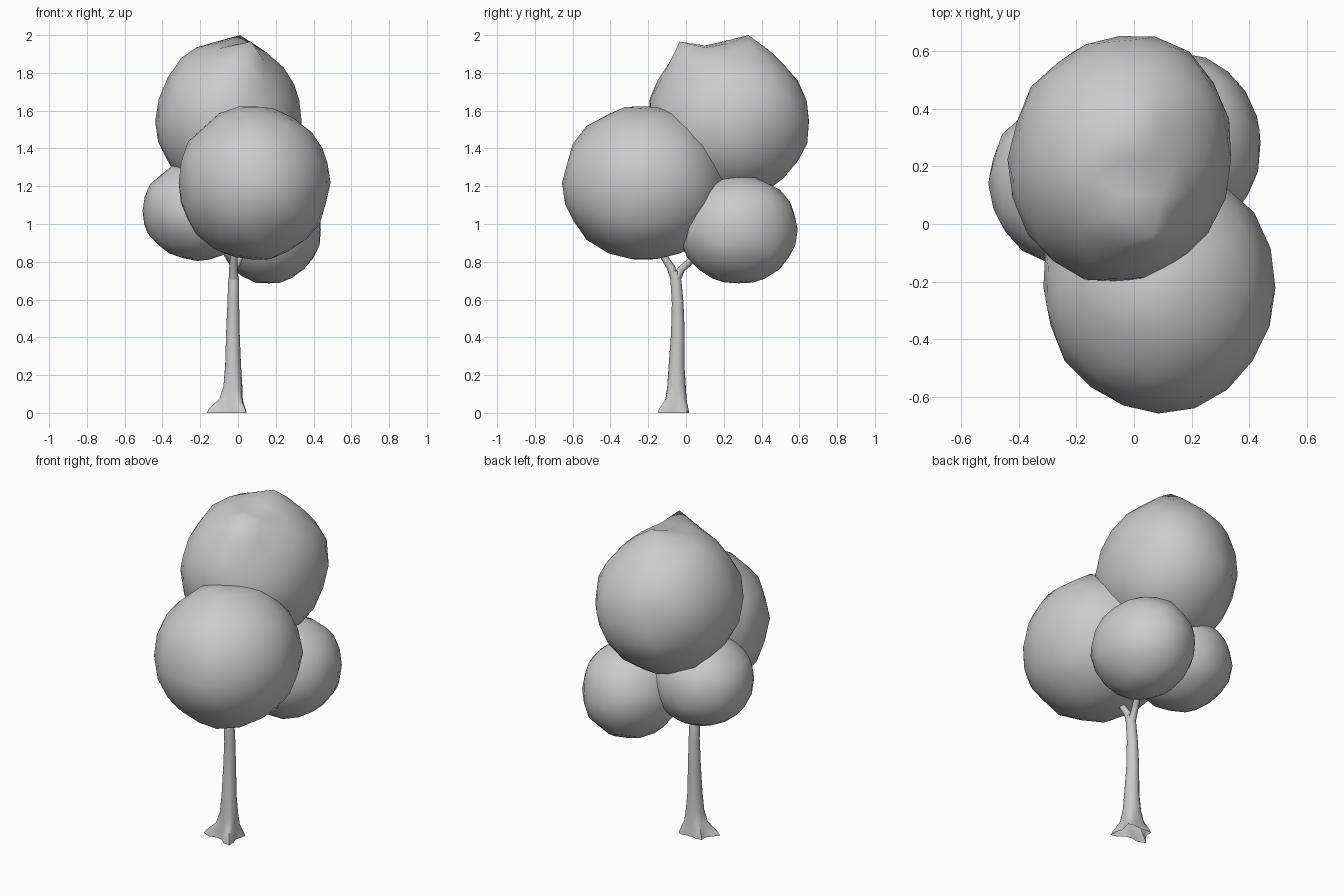
import bpy, bmesh, math, random
from mathutils import Vector

if "Cube" in bpy.data.objects:
    bpy.data.objects.remove(bpy.data.objects["Cube"])

random.seed(4)


def finish(bm, name, angle):
    bmesh.ops.recalc_face_normals(bm, faces=bm.faces)
    mesh = bpy.data.meshes.new(name)
    bm.to_mesh(mesh)
    bm.free()
    ob = bpy.data.objects.new(name, mesh)
    bpy.context.collection.objects.link(ob)
    bpy.ops.object.select_all(action='DESELECT')
    ob.select_set(True)
    bpy.context.view_layer.objects.active = ob
    bpy.ops.object.shade_smooth_by_angle(angle=math.radians(angle))
    return ob


def foliage(name, centre, radii, bulges=(), pulls=()):
    """Lumpy low-poly ball; bulges are (direction, amount), pulls move the nearest vertex."""
    bm = bmesh.new()
    bmesh.ops.create_icosphere(bm, subdivisions=3, radius=1)
    c = Vector(centre)
    for v in bm.verts:
        k = 1 + random.uniform(-0.024, 0.014)
        for d, amount in bulges:
            k += amount * max(0, v.co.dot(Vector(d).normalized())) ** 4
        v.co = c + Vector([a * r * k for a, r in zip(v.co, radii)])
    for p in pulls:
        p = Vector(p)
        near = min(bm.verts, key=lambda v: (v.co - p).length)
        delta = p - near.co
        near.co = p
        for e in near.link_edges:
            e.other_vert(near).co += delta * 0.3
    return finish(bm, name, 60)


def tube(name, path, sides=10, lobes=None):
    """Loft rings along path of (x, y, z, radius, flare); lobes shape the flare."""
    bm = bmesh.new()
    rings = []
    pts = [Vector(p[:3]) for p in path]
    for i, (x, y, z, r, flare) in enumerate(path):
        d = pts[min(i + 1, len(pts) - 1)] - pts[max(i - 1, 0)]
        if lobes:
            d = Vector((0, 0, 1))
        q = Vector((0, 0, 1)).rotation_difference(d)
        ring = []
        for s in range(sides):
            a = math.tau * s / sides
            rad = r
            for ang, length in lobes or ():
                rad += flare * length * max(0, math.cos(a - math.radians(ang))) ** 14
            ring.append(bm.verts.new(
                pts[i] + q @ Vector((rad * math.cos(a), rad * math.sin(a), 0))))
        rings.append(ring)
    for lo, hi in zip(rings, rings[1:]):
        for s in range(sides):
            t = (s + 1) % sides
            bm.faces.new((lo[s], lo[t], hi[t], hi[s]))
    return finish(bm, name, 60)


# Crown: four overlapping foliage balls
foliage("front_foliage", (0.085, -0.22, 1.217), (0.408, 0.44, 0.412),
        [((-1, -1, 0), -0.03), ((1, 1, 0), -0.01)])
foliage("top_foliage", (-0.05, 0.225, 1.545), (0.383, 0.428, 0.425),
        [((1, 1, 0.2), 0.075), ((-1, -1, 0), 0.03), ((-1, 1, 0), -0.02)],
        [(0.01, 0.33, 2.0), (0.08, -0.03, 1.975), (-0.30, 0.18, 1.88), (-0.04, 0.1, 1.945)])
foliage("left_foliage", (-0.215, 0.14, 1.07), (0.29, 0.285, 0.265),
        [((-1, 1, 0), 0.02)])
foliage("right_foliage", (0.165, 0.28, 0.97), (0.278, 0.312, 0.288),
        [((1, -1, 0), 0.02)])

# Trunk with spreading roots, open underneath
tube("trunk", [
    (-0.03, -0.05, 0.0, 0.060, 1.0),
    (-0.03, -0.05, 0.022, 0.058, 0.85),
    (-0.028, -0.05, 0.075, 0.053, 0.25),
    (-0.026, -0.05, 0.14, 0.049, 0.06),
    (-0.026, -0.05, 0.25, 0.042, 0),
    (-0.027, -0.043, 0.42, 0.036, 0),
    (-0.025, -0.044, 0.58, 0.031, 0),
    (-0.023, -0.053, 0.70, 0.029, 0),
    (-0.023, -0.058, 0.75, 0.020, 0)],
    sides=20, lobes=[(200, 0.085), (145, 0.045), (-55, 0.065), (40, 0.035)])

# Forked branches reaching into the crown
for name, path in {
    "front_branch": [(-0.023, -0.055, 0.70, 0.025, 0), (-0.025, -0.08, 0.77, 0.022, 0),
                     (-0.02, -0.125, 0.84, 0.018, 0), (0.0, -0.16, 0.92, 0.012, 0)],
    "back_branch": [(-0.023, -0.05, 0.71, 0.024, 0), (-0.022, -0.025, 0.76, 0.02, 0),
                    (0.0, 0.02, 0.80, 0.018, 0), (0.04, 0.08, 0.88, 0.012, 0)],
}.items():
    tube(name, path, sides=8)
